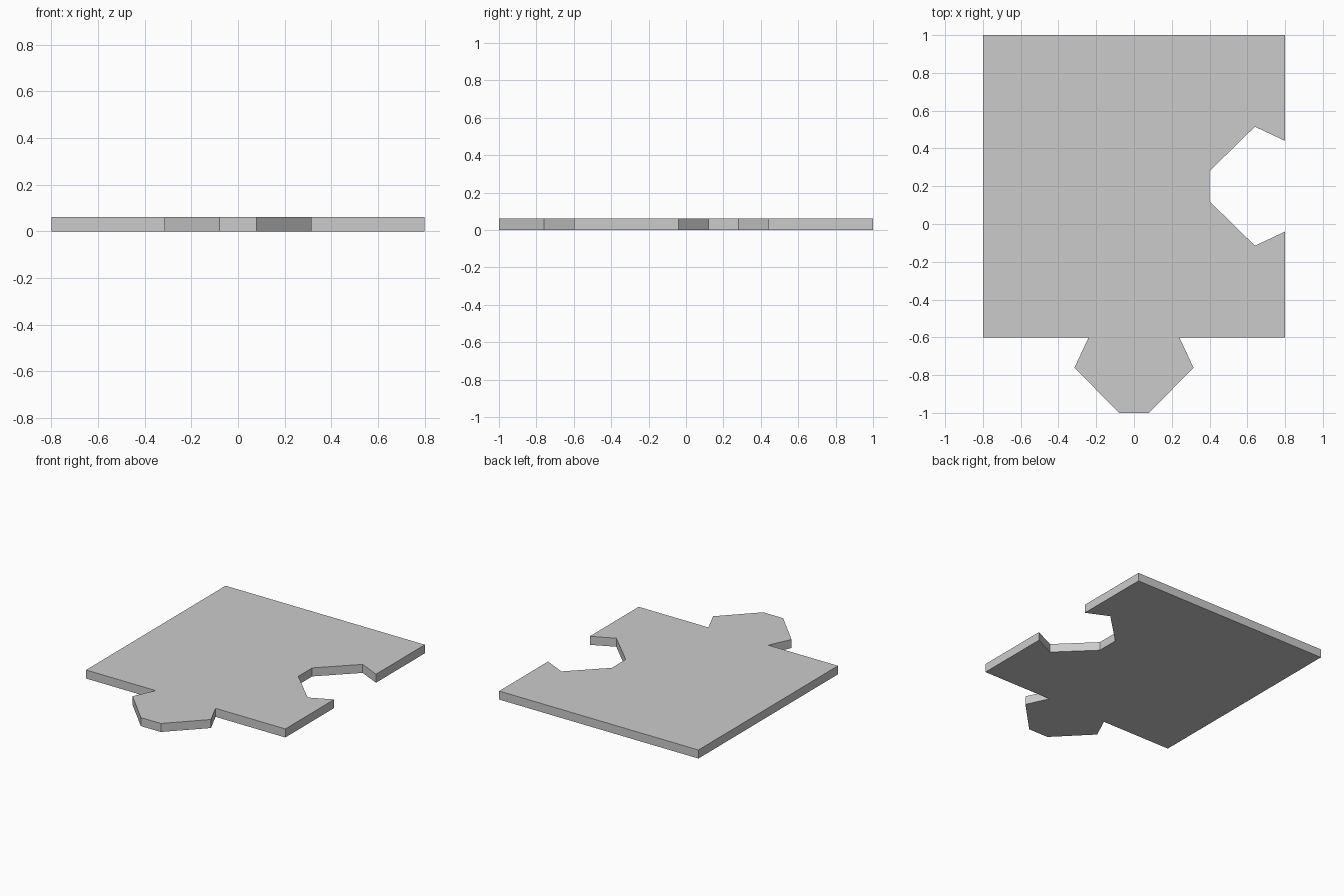
import bpy, bmesh

if "Cube" in bpy.data.objects:
    bpy.data.objects.remove(bpy.data.objects["Cube"])

THICK = 0.062

# Half of the interlocking knob: (offset along edge, distance out from edge)
half = [(0.24, 0.0), (0.315, 0.16), (0.08, 0.40)]
knob = [(-a, d) for a, d in half] + [(a, d) for a, d in reversed(half)]

# Outline, counter-clockwise: tab on the front edge, matching notch on the right
outline = [(-0.8, -0.6)]
outline += [(a, -0.6 - d) for a, d in knob]
outline += [(0.8, -0.6)]
outline += [(0.8 - d, 0.2 + a) for a, d in knob]
outline += [(0.8, 1.0), (-0.8, 1.0)]

# Flat puzzle piece extruded upward
bm = bmesh.new()
base = bm.faces.new([bm.verts.new((x, y, 0)) for x, y in outline])
top = bmesh.ops.extrude_face_region(bm, geom=[base], use_keep_orig=True)
bmesh.ops.translate(bm, vec=(0, 0, THICK),
                    verts=[g for g in top["geom"] if isinstance(g, bmesh.types.BMVert)])
bmesh.ops.recalc_face_normals(bm, faces=bm.faces)
mesh = bpy.data.meshes.new("puzzle_piece")
bm.to_mesh(mesh)
bm.free()
bpy.context.collection.objects.link(bpy.data.objects.new("puzzle_piece", mesh))
